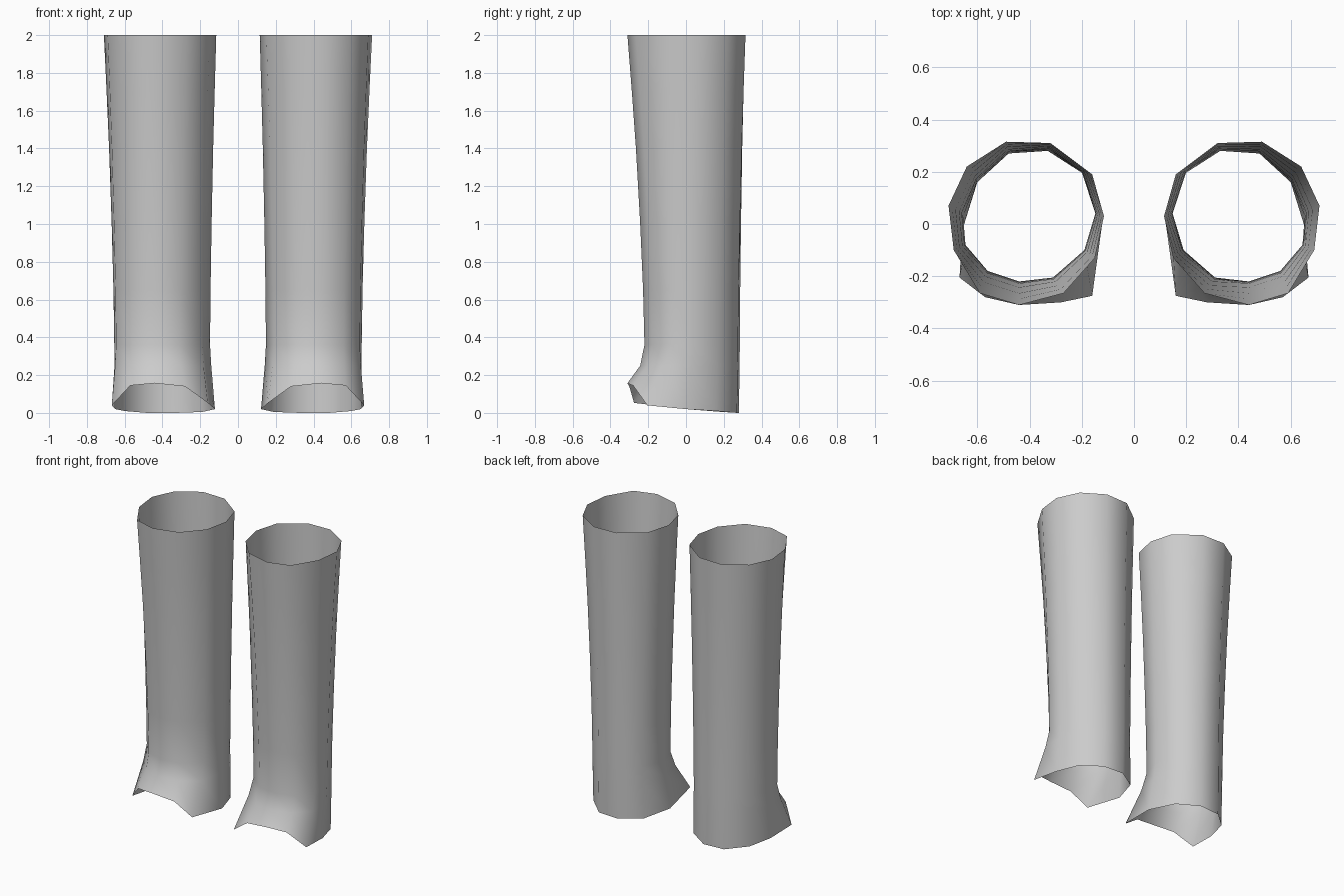
import bpy, bmesh

if "Cube" in bpy.data.objects:
    bpy.data.objects.remove(bpy.data.objects["Cube"])

grey = bpy.data.materials.new("plain_grey")
grey.diffuse_color = (0.6, 0.6, 0.6, 1)
grey.use_nodes = True
grey.node_tree.nodes["Principled BSDF"].inputs["Base Color"].default_value = grey.diffuse_color

# Matching eleven-sided outlines: top rim, narrow ankle, flared hem
TOP = [(.71, .07), (.64, .22), (.49, .315), (.32, .31), (.16, .19), (.115, .03),
       (.15, -.13), (.27, -.265), (.44, -.31), (.59, -.265), (.69, -.10)]
ANKLE = [(.655, .04), (.60, .17), (.48, .275), (.325, .285), (.20, .20), (.148, .04),
         (.19, -.10), (.31, -.205), (.44, -.22), (.56, -.18), (.645, -.08)]
HEM = [(.65, .0, .02), (.60, .16, .01), (.48, .27, 0), (.33, .28, 0), (.19, .19, .005),
       (.122, .0, .02), (.16, -.275, .053), (.28, -.30, .14), (.44, -.31, .157),
       (.57, -.28, .145), (.668, -.205, .04)]


def blend(a, b, t, z):
    return [(p[0] + (q[0] - p[0]) * t, p[1] + (q[1] - p[1]) * t, z) for p, q in zip(a, b)]


# Shaft rings tapering down, then the instep flare
rings = [blend(TOP, ANKLE, t, z) for t, z in
         ((0, 2), (.26, 1.7), (.5, 1.4), (.75, 1.0), (.92, .65), (1, .36))]
rings += [blend(ANKLE, HEM, .25, .25), HEM]


def leg_tube(name, side):
    bm = bmesh.new()
    loops = [[bm.verts.new((side * x, y, z)) for x, y, z in ring] for ring in rings]
    n = len(TOP)
    for upper, lower in zip(loops, loops[1:]):
        for i in range(n):
            j = (i + 1) % n
            face = [upper[i], lower[i], lower[j], upper[j]]
            bm.faces.new(face if side > 0 else face[::-1])
    for f in bm.faces:
        f.smooth = True
    mesh = bpy.data.meshes.new(name)
    bm.to_mesh(mesh)
    bm.free()
    mesh.materials.append(grey)
    bpy.context.collection.objects.link(bpy.data.objects.new(name, mesh))


leg_tube("right_trouser_leg", 1)
leg_tube("left_trouser_leg", -1)
